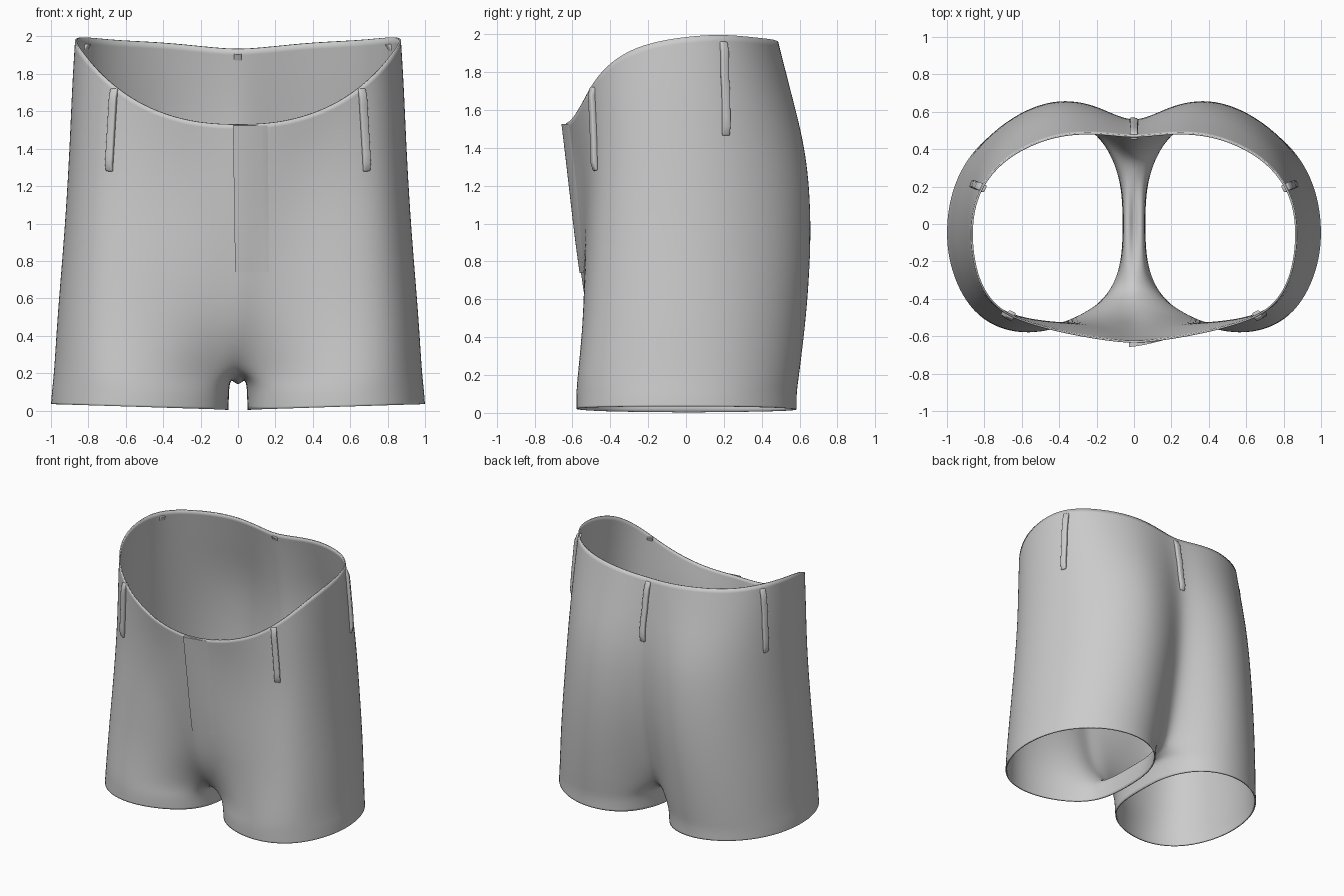
import bpy, bmesh
from mathutils import Vector
from mathutils.bvhtree import BVHTree

if "Cube" in bpy.data.objects:
    bpy.data.objects.remove(bpy.data.objects["Cube"])

# Columns run from centre front, round the outside of one leg, to centre back
HEM_X = [.06, .12, .32, .6, .85, .985, 1.013, .95, .75, .46, .19, .07]
HEM_Y = [-.22, -.39, -.54, -.605, -.51, -.26, 0, .285, .52, .615, .52, .29]
UP_X = [0, .11, .32, .58, .795, .915, .943, .885, .71, .43, .18, 0]
TOP_Z = [1.53, 1.53, 1.55, 1.64, 1.80, 1.94, 1.99, 2.0, 1.98, 1.97, 1.945, 1.93]
# (height fraction, width scale, y of each column)
ROWS = [
    (0.00, 1.057, [-.37, -.38, -.535, -.595, -.51, -.26, 0, .285, .525, .63, .54, .31]),
    (0.18, 1.037, [-.52, -.485, -.53, -.56, -.49, -.26, 0, .285, .54, .67, .59, .42]),
    (0.40, 1.000, [-.565, -.54, -.535, -.54, -.475, -.26, 0, .275, .55, .69, .64, .505]),
    (0.65, .970, [-.595, -.58, -.535, -.52, -.455, -.26, 0, .265, .52, .67, .63, .54]),
    (0.85, .955, [-.62, -.605, -.56, -.525, -.46, -.27, 0, .24, .44, .56, .555, .505]),
    (1.00, .937, [-.637, -.63, -.60, -.545, -.465, -.28, 0, .21, .385, .49, .49, .465]),
]


def make_object(name, bm):
    mesh = bpy.data.meshes.new(name)
    bm.to_mesh(mesh)
    bm.free()
    mesh.polygons.foreach_set("use_smooth", [True] * len(mesh.polygons))
    ob = bpy.data.objects.new(name, mesh)
    bpy.context.collection.objects.link(ob)
    return ob


def skin(bm, rings, closed=False):
    for a, b in zip(rings, rings[1:]):
        n = min(len(a), len(b))
        for i in range(n if closed else n - 1):
            j = (i + 1) % n
            bm.faces.new((a[i], a[j], b[j], b[i]))


# Shorts shell: one leg and half the seat, mirrored
bm = bmesh.new()
inner_y = (.1, -.07)
hem = [(x, y, .003 + .032 * x) for x, y in zip(HEM_X, HEM_Y)]
hem += [(.05, y, .003) for y in inner_y]
thigh = [(x * .995, y, .11) for x, y in zip(HEM_X, HEM_Y)]
thigh[0], thigh[11] = (.055, -.25, .17), (.06, .295, .16)
thigh += [(.047, y, .2) for y in inner_y]
body = []
for f, s, ys in ROWS:
    body.append([(x * s, y, .2 + f * (t - .2)) for x, y, t in zip(UP_X, ys, TOP_Z)])
body[0] += [(0, y, .11) for y in inner_y]
rings = [[bm.verts.new(p) for p in row] for row in [hem, thigh] + body]
skin(bm, rings[:3], closed=True)
skin(bm, [rings[2][:12]] + rings[3:])
shell = make_object("shorts_shell", bm)
m = shell.modifiers.new("mirror", 'MIRROR')
m.use_clip = True
m = shell.modifiers.new("smooth", 'SUBSURF')
m.levels = m.render_levels = 3
m = shell.modifiers.new("cloth", 'SOLIDIFY')
m.thickness = .01
m.offset = -1

bpy.context.view_layer.update()
tree = BVHTree.FromObject(shell, bpy.context.evaluated_depsgraph_get())


# Fly flap: a raised edge left of centre, fading flush to the other side
bm = bmesh.new()
rings = []
for i in range(25):
    v = i / 24
    z = .74 + v * .785
    ring = []
    for k in range(-1, 9):
        u = max(k, 0) / 8
        x = -.015 - .012 * v + .2 * u
        y = tree.ray_cast(Vector((x, -2, z)), Vector((0, 1, 0)))[0].y
        lift = -.004 if k < 0 or k == 8 else .008 + .016 * v * (1 - u) - .008 * u
        ring.append(bm.verts.new((x, y - lift, z)))
    rings.append(ring)
skin(bm, rings)
# Close the flap's top edge down to the cloth
under = [bm.verts.new((v.co.x, max(rings[-1][0].co.y, v.co.y + .004), v.co.z))
         for v in rings[-1]]
skin(bm, [rings[-1][1:-1], under[1:-1]])
flap = make_object("fly_flap", bm)
with bpy.context.temp_override(object=flap, active_object=flap, selected_objects=[flap],
                               selected_editable_objects=[flap]):
    bpy.ops.object.shade_smooth_by_angle(angle=.7)


# Belt loops: narrow strips that follow the cloth between two points
def belt_loop(name, start, end, width=.042, steps=10):
    bm = bmesh.new()
    a, b = Vector(start), Vector(end)
    rings = []
    for i in range(steps + 1):
        hit, n, _, _ = tree.find_nearest(a.lerp(b, i / steps))
        n = Vector((n.x, n.y, 0)).normalized()
        side = n.cross(b - a).normalized() * width / 2
        out = .01 if i in (0, steps) else .024
        inn = -.03 if i == 0 else -.004      # top end is tucked through the cloth
        rings.append([bm.verts.new(hit + side * s + n * o)
                      for s, o in ((-1, inn), (1, inn), (1, out), (-1, out))])
    skin(bm, rings, closed=True)
    bm.faces.new(rings[0])
    bm.faces.new(rings[-1][::-1])
    bmesh.ops.recalc_face_normals(bm, faces=bm.faces)
    ob = make_object(name, bm)
    m = ob.modifiers.new("round", 'BEVEL')
    m.width, m.segments = .008, 2
    return ob


for s, label in ((-1, "left"), (1, "right")):
    belt_loop(label + "_front_belt_loop", (s * .69, -.55, 1.72), (s * .71, -.53, 1.28))
    belt_loop(label + "_side_belt_loop", (s * .86, .22, 1.965), (s * .95, .245, 1.47))
belt_loop("back_belt_loop", (0, .52, 1.915), (0, .61, 1.46))
